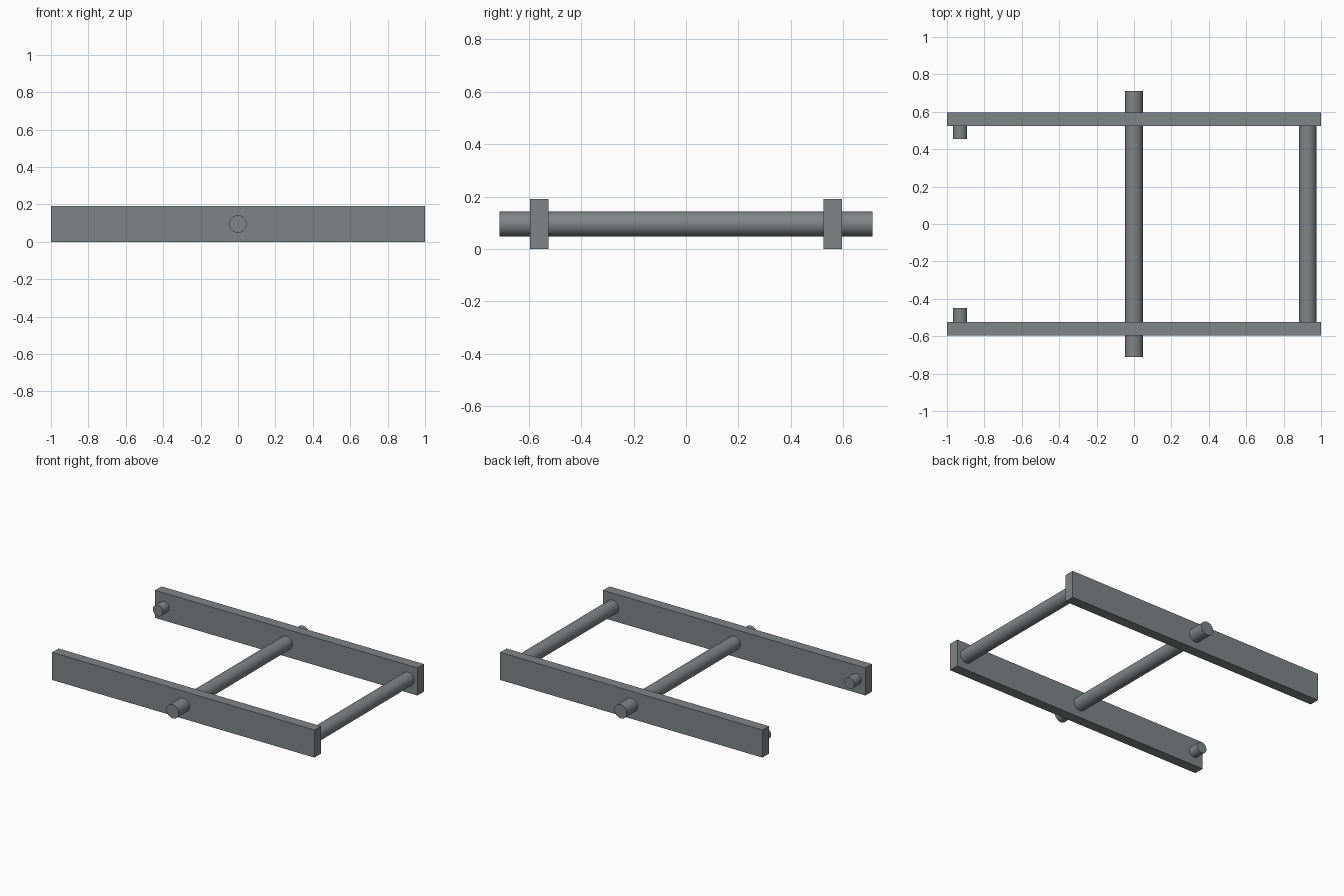
import bpy
import math

if "Cube" in bpy.data.objects:
    bpy.data.objects.remove(bpy.data.objects["Cube"])

steel = bpy.data.materials.new("grey_steel")
steel.diffuse_color = (0.22, 0.235, 0.24, 1)
steel.use_nodes = True
steel.node_tree.nodes["Principled BSDF"].inputs["Base Color"].default_value = steel.diffuse_color

MID_Z = 0.095       # height of every rod's centre line
RAIL_IN, RAIL_OUT = 0.525, 0.595


def finish(name):
    obj = bpy.context.object
    obj.name = name
    obj.data.materials.append(steel)
    return obj


def rail(name, side):
    bpy.ops.mesh.primitive_cube_add(size=1, location=(0, side * (RAIL_IN + RAIL_OUT) / 2, MID_Z))
    obj = finish(name)
    obj.scale = (2, RAIL_OUT - RAIL_IN, 2 * MID_Z)
    bpy.ops.object.transform_apply(location=False, rotation=False, scale=True)


def rod(name, x, y0, y1, radius):
    bpy.ops.mesh.primitive_cylinder_add(
        vertices=48, radius=radius, depth=y1 - y0,
        location=(x, (y0 + y1) / 2, MID_Z), rotation=(math.pi / 2, 0, 0))
    finish(name)
    bpy.ops.object.shade_smooth_by_angle(angle=math.radians(30))


# Side rails
rail("front_rail", -1)
rail("back_rail", 1)

# Long centre axle through both rails, and the end crossbar between them
rod("centre_axle", 0, -0.712, 0.712, 0.047)
rod("end_crossbar", 0.928, -RAIL_IN, RAIL_IN, 0.047)

# Short pegs facing inward at the open end
rod("front_peg", -0.93, -RAIL_IN, -0.45, 0.038)
rod("back_peg", -0.93, 0.455, RAIL_IN, 0.038)
